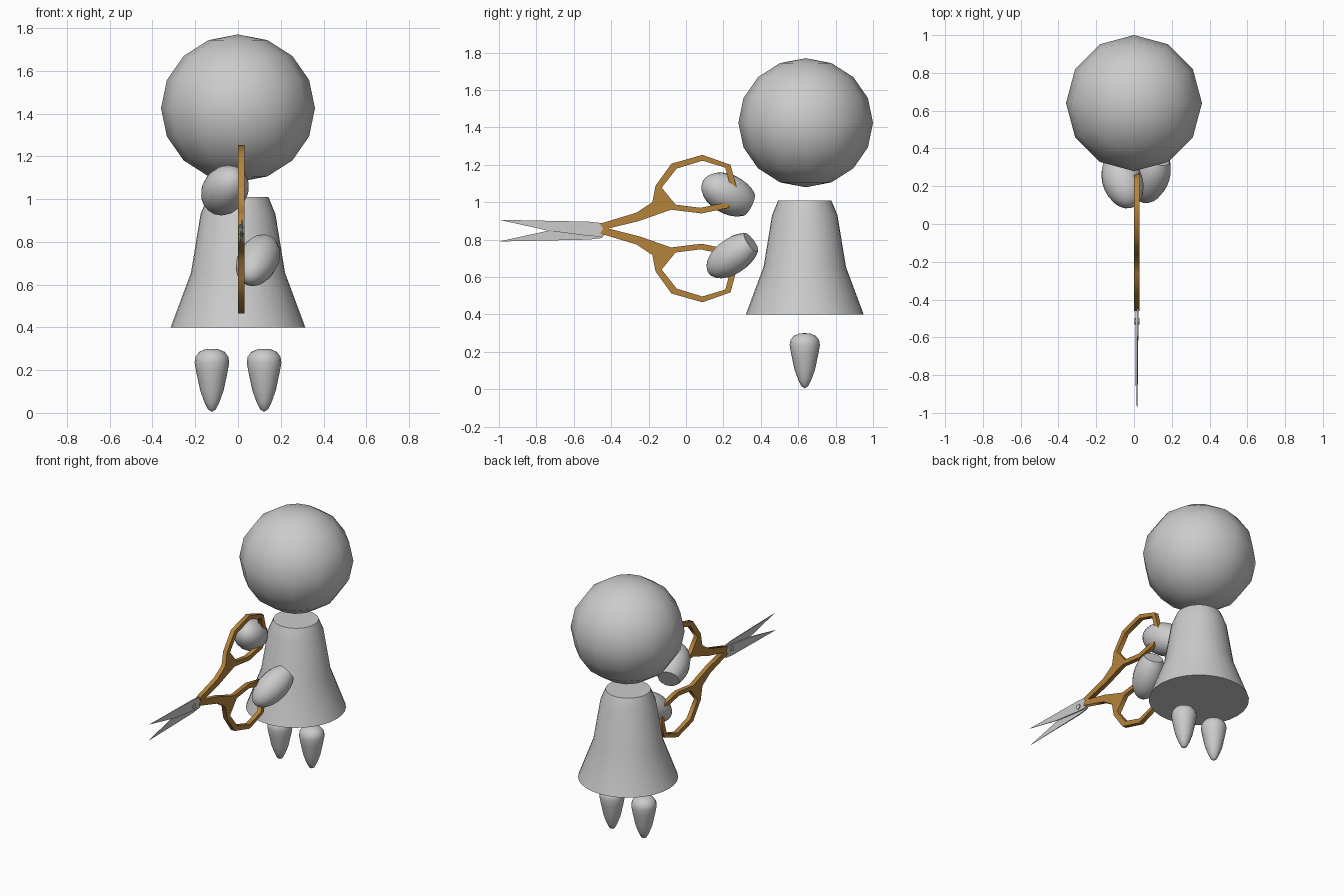
import bpy, bmesh, math
from mathutils import Vector

if "Cube" in bpy.data.objects:
    bpy.data.objects.remove(bpy.data.objects["Cube"])


def material(name, rgb):
    m = bpy.data.materials.new(name)
    m.diffuse_color = (*rgb, 1)
    m.use_nodes = True
    m.node_tree.nodes["Principled BSDF"].inputs["Base Color"].default_value = m.diffuse_color
    return m


GREY = material("soft grey", (0.6, 0.6, 0.6))
GOLD = material("dull gold", (0.46, 0.23, 0.045))


def smooth(ob, degrees):
    bpy.ops.object.select_all(action='DESELECT')
    ob.select_set(True)
    bpy.context.view_layer.objects.active = ob
    bpy.ops.object.shade_smooth_by_angle(angle=math.radians(degrees))


def lathe(name, profile, location, axis=(0, 0, 1), steps=24):
    """Spin (radius, z) points round z, then point z along axis."""
    bm = bmesh.new()
    verts = [bm.verts.new((r, 0, z)) for r, z in profile]
    edges = [bm.edges.new(p) for p in zip(verts, verts[1:])]
    bmesh.ops.spin(bm, geom=verts + edges, cent=(0, 0, 0), axis=(0, 0, 1),
                   angle=2 * math.pi, steps=steps)
    bmesh.ops.remove_doubles(bm, verts=bm.verts, dist=1e-4)
    bmesh.ops.recalc_face_normals(bm, faces=bm.faces)
    me = bpy.data.meshes.new(name)
    bm.to_mesh(me)
    bm.free()
    me.materials.append(GREY)
    ob = bpy.data.objects.new(name, me)
    bpy.context.collection.objects.link(ob)
    ob.location = location
    ob.rotation_euler = Vector(axis).to_track_quat('Z', 'Y').to_euler()
    smooth(ob, 40)
    return ob


def plate(name, outlines, x, half, mat, flip=None):
    """Extruded (y, z) outlines standing in the side plane; flip mirrors in z."""
    cu = bpy.data.curves.new(name, 'CURVE')
    cu.dimensions = '2D'
    cu.fill_mode = 'BOTH'
    cu.extrude = half
    for pts in outlines:
        sp = cu.splines.new('POLY')
        sp.points.add(len(pts) - 1)
        for p, (y, z) in zip(sp.points, pts):
            p.co = (y, z if flip is None else 2 * flip - z, 0, 1)
        sp.use_cyclic_u = True
    cu.materials.append(mat)
    ob = bpy.data.objects.new(name, cu)
    bpy.context.collection.objects.link(ob)
    ob.rotation_euler = (math.pi / 2, 0, math.pi / 2)
    ob.location.x = x
    bpy.ops.object.select_all(action='DESELECT')
    ob.select_set(True)
    bpy.context.view_layer.objects.active = ob
    bpy.ops.object.convert(target='MESH')
    return bpy.context.view_layer.objects.active


# Head
bpy.ops.mesh.primitive_uv_sphere_add(segments=12, ring_count=8, radius=1,
                                     location=(0, 0.64, 1.425))
head = bpy.context.object
head.name = "head"
head.scale = (0.36, 0.36, 0.345)
head.data.materials.append(GREY)
smooth(head, 40)

# Dress
lathe("dress", [(0, 0.40), (0.315, 0.40), (0.22, 0.655), (0.175, 0.93),
                (0.142, 1.01), (0, 1.01)], (0, 0.635, 0), steps=32)

# Legs
LEG = [(0, 0.005), (0.018, 0.016), (0.035, 0.05), (0.055, 0.105),
       (0.073, 0.19), (0.081, 0.235), (0.077, 0.262), (0.06, 0.285),
       (0.03, 0.298), (0, 0.30)]
for side, x in (("left", -0.122), ("right", 0.122)):
    lathe(side + "_leg", LEG, (x, 0.635, 0), steps=16)


# Hands: egg shapes cut flat at the wrist
def hand(name, location, axis, radius, length):
    angles = [math.radians(-90 + 14 * i) for i in range(11)]
    prof = [(radius * math.cos(a), length * math.sin(a) + 0.02) for a in angles]
    prof[0] = (0, prof[0][1])
    prof.append((0, prof[-1][1]))
    lathe(name, prof, location, axis, 16)


hand("left_hand", (-0.055, 0.212, 1.05), (-0.3, 0.82, -0.42), 0.106, 0.16)
hand("right_hand", (0.087, 0.235, 0.703), (0.3, 0.77, 0.56), 0.095, 0.165)

# Scissor handles: finger loop, web and shank
OUTER = [(0.27, 1.083), (0.238, 1.2), (0.088, 1.253), (-0.078, 1.206),
         (-0.163, 1.088), (-0.18, 1.0), (-0.265, 0.944), (-0.46, 0.885),
         (-0.44, 0.853), (-0.25, 0.9), (-0.08, 0.96), (0.083, 0.94),
         (0.228, 0.97)]
INNER = [(0.238, 1.083), (0.21, 1.185), (0.088, 1.222), (-0.05, 1.18),
         (-0.13, 1.078), (-0.056, 0.987), (0.077, 0.97), (0.206, 0.997)]
plate("upper_handle", [OUTER, INNER], 0.015, 0.015, GOLD)
plate("lower_handle", [OUTER, INNER], 0.015, 0.015, GOLD, flip=0.859)

# Blades, thinning towards the tips
BLADE = [(-1.0, 0.906), (-0.52, 0.896), (-0.45, 0.888), (-0.42, 0.847),
         (-0.455, 0.815), (-0.54, 0.822), (-0.735, 0.848)]
for name, x, flip in (("upper_blade", 0.019, None), ("lower_blade", 0.011, 0.848)):
    blade = plate(name, [BLADE], x, 0.004, GREY, flip)
    for v in blade.data.vertices:
        v.co.z *= min(1, 0.15 + (v.co.x + 1) * 2)

# Pivot screw
bpy.ops.mesh.primitive_cylinder_add(vertices=16, radius=0.017, depth=0.026,
                                    location=(0.015, -0.515, 0.85),
                                    rotation=(0, math.pi / 2, 0))
screw = bpy.context.object
screw.name = "pivot_screw"
screw.data.materials.append(GREY)
smooth(screw, 40)
